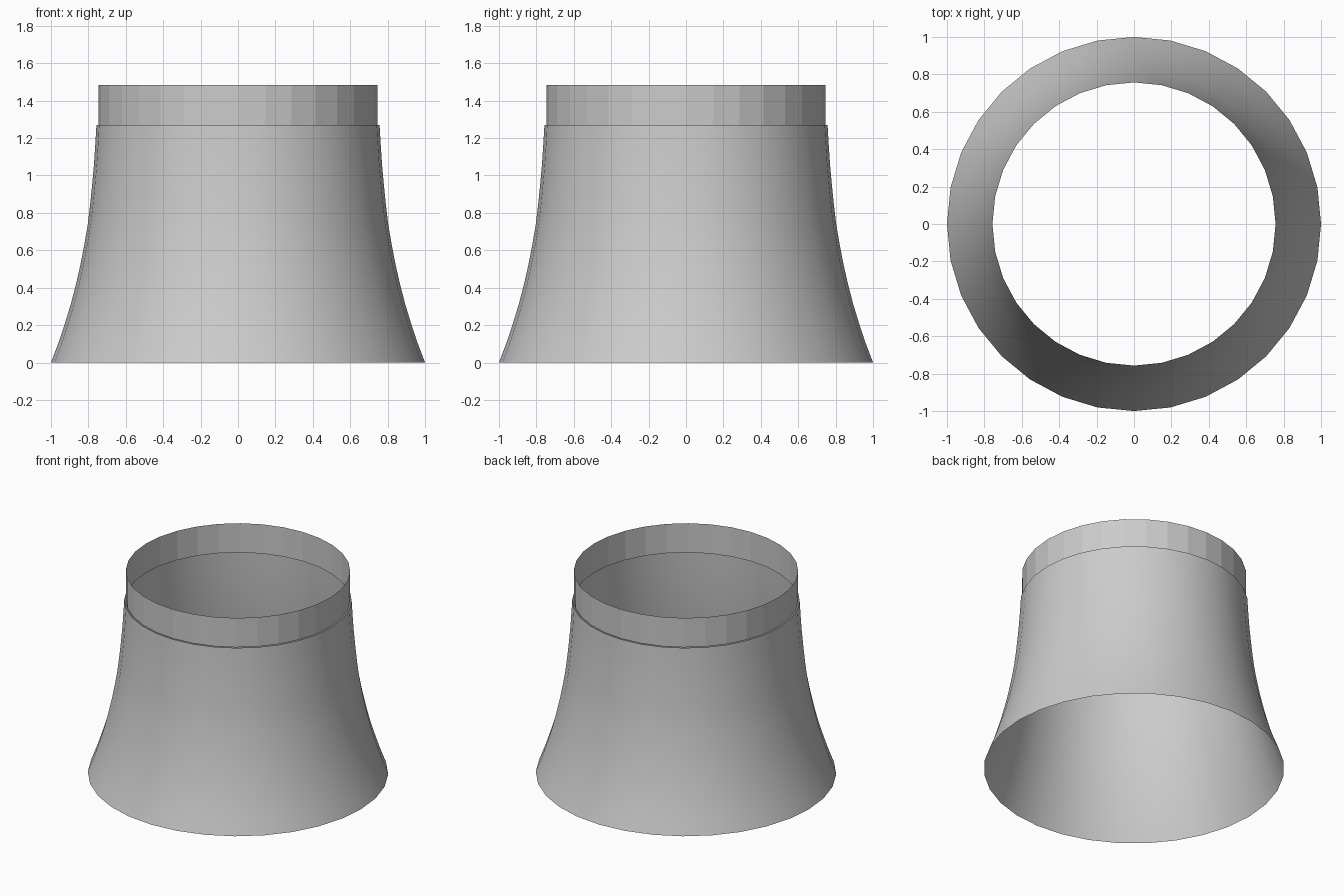
import bpy, bmesh, math

if "Cube" in bpy.data.objects:
    bpy.data.objects.remove(bpy.data.objects["Cube"])

SIDES = 32


def revolve(name, profile, smooth):
    """Open shell made by turning a (radius, height) profile around z."""
    bm = bmesh.new()
    rings = []
    for r, z in profile:
        rings.append([bm.verts.new((r * math.cos(2 * math.pi * i / SIDES),
                                    r * math.sin(2 * math.pi * i / SIDES), z))
                      for i in range(SIDES)])
    for low, high in zip(rings, rings[1:]):
        for i in range(SIDES):
            j = (i + 1) % SIDES
            face = bm.faces.new((low[i], low[j], high[j], high[i]))
            face.smooth = smooth
    mesh = bpy.data.meshes.new(name)
    bm.to_mesh(mesh)
    bm.free()
    obj = bpy.data.objects.new(name, mesh)
    bpy.context.collection.objects.link(obj)
    return obj


# Flared smooth body, open at both ends
revolve("flared_body", [(1.0, 0), (0.96, 0.105), (0.925, 0.21), (0.893, 0.315),
                        (0.866, 0.42), (0.841, 0.53), (0.82, 0.64),
                        (0.803, 0.74), (0.79, 0.85), (0.779, 0.96),
                        (0.77, 1.06), (0.763, 1.165), (0.757, 1.27)], True)

# Straight faceted collar just inside the body's rim
revolve("collar", [(0.747, 1.27), (0.747, 1.485)], False)
